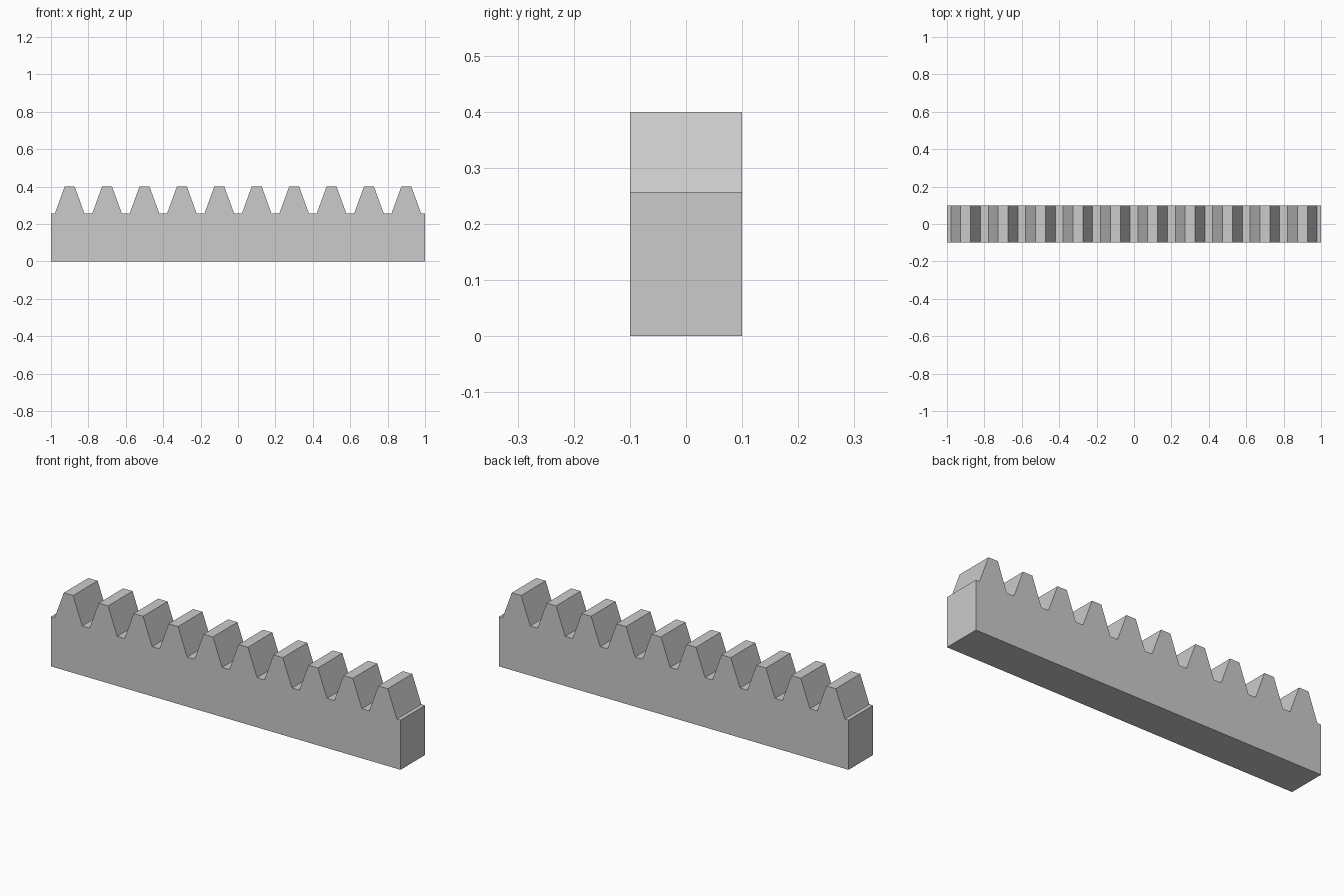
import bpy
import bmesh
import math

cube = bpy.data.objects.get("Cube")
if cube:
    bpy.data.objects.remove(cube, do_unlink=True)

# Rack proportions
TEETH = 10
LENGTH, DEPTH, HEIGHT = 2.0, 0.2, 0.4
pitch = LENGTH / TEETH
module = pitch / math.pi
slope = math.tan(math.radians(20))
root_z = HEIGHT - 2.25 * module
tip_half = pitch / 4 - module * slope
root_half = pitch / 4 + 1.25 * module * slope

# Plain grey metal
grey = bpy.data.materials.new("light_grey")
grey.use_nodes = True
colour = (0.6, 0.6, 0.6, 1)
grey.diffuse_color = colour
grey.node_tree.nodes["Principled BSDF"].inputs["Base Color"].default_value = colour

# Side profile: straight bar with trapezoid teeth along the top
half = LENGTH / 2
profile = [(half, 0), (half, root_z)]
for i in reversed(range(TEETH)):
    x = -half + (i + 0.5) * pitch
    profile += [(x + root_half, root_z), (x + tip_half, HEIGHT),
                (x - tip_half, HEIGHT), (x - root_half, root_z)]
profile += [(-half, root_z), (-half, 0)]

# Extrude the profile through the depth
bm = bmesh.new()
face = bm.faces.new([bm.verts.new((x, -DEPTH / 2, z)) for x, z in profile])
extruded = bmesh.ops.extrude_face_region(bm, geom=[face], use_keep_orig=True)
back = [v for v in extruded["geom"] if isinstance(v, bmesh.types.BMVert)]
bmesh.ops.translate(bm, verts=back, vec=(0, DEPTH, 0))
bmesh.ops.recalc_face_normals(bm, faces=bm.faces)

mesh = bpy.data.meshes.new("gear_rack")
bm.to_mesh(mesh)
bm.free()
mesh.materials.append(grey)
rack = bpy.data.objects.new("gear_rack", mesh)
bpy.context.collection.objects.link(rack)
